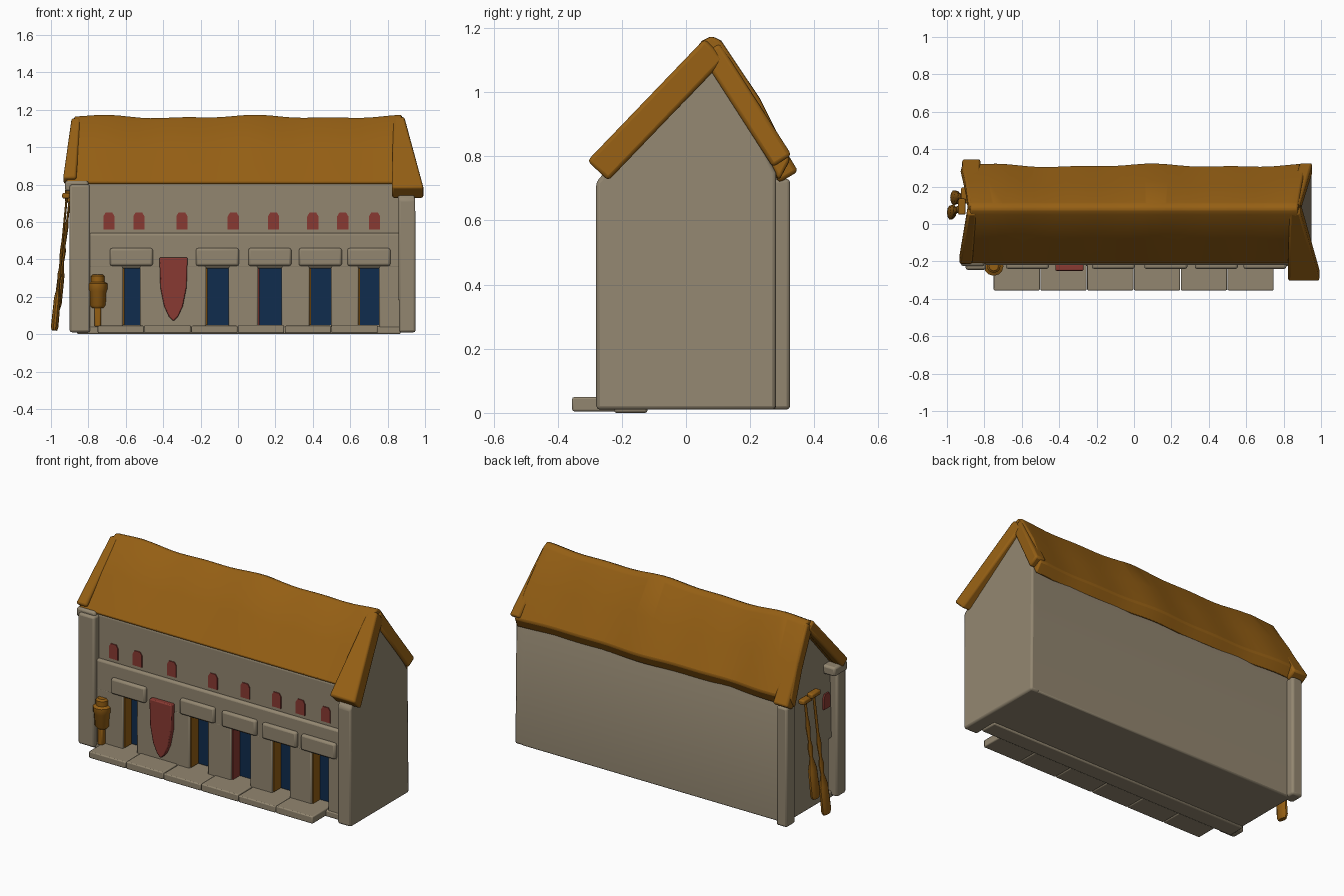
import bpy, bmesh, math
from mathutils import Vector

if "Cube" in bpy.data.objects:
    bpy.data.objects.remove(bpy.data.objects["Cube"], do_unlink=True)


def material(name, rgb):
    m = bpy.data.materials.new(name)
    m.use_nodes = True
    m.diffuse_color = (*rgb, 1)
    m.node_tree.nodes["Principled BSDF"].inputs["Base Color"].default_value = (*rgb, 1)
    return m


STONE = material("warm_stone", (0.29, 0.24, 0.163))
THATCH = material("golden_thatch", (0.30, 0.115, 0.007))
NAVY = material("navy_door", (0.005, 0.025, 0.075))
RED = material("brick_red", (0.25, 0.042, 0.032))


def finish(name, bm, mat, bevel=0.008):
    bmesh.ops.recalc_face_normals(bm, faces=bm.faces)
    me = bpy.data.meshes.new(name)
    bm.to_mesh(me)
    bm.free()
    ob = bpy.data.objects.new(name, me)
    bpy.context.collection.objects.link(ob)
    me.materials.append(mat)
    if bevel:
        mod = ob.modifiers.new("soft_edges", "BEVEL")
        mod.width, mod.segments, mod.limit_method = bevel, 2, "ANGLE"
    bpy.ops.object.select_all(action="DESELECT")
    ob.select_set(True)
    bpy.context.view_layer.objects.active = ob
    bpy.ops.object.shade_smooth_by_angle(angle=math.radians(40))
    return ob


def box(name, x, y, z, mat, bevel=0.008):
    bm = bmesh.new()
    bmesh.ops.create_cube(bm, size=1)
    for v in bm.verts:
        v.co = [(a + b) / 2 + c * (b - a) for (a, b), c in zip((x, y, z), v.co)]
    return finish(name, bm, mat, bevel)


def loft(name, rings, mat, bevel=0.008):
    """Skin a row of matching closed rings and cap both ends."""
    bm = bmesh.new()
    rows = [[bm.verts.new(p) for p in ring] for ring in rings]
    n = len(rows[0])
    for a, b in zip(rows, rows[1:]):
        for i in range(n):
            j = (i + 1) % n
            bm.faces.new((a[i], a[j], b[j], b[i]))
    bm.faces.new(rows[0])
    bm.faces.new(rows[-1])
    return finish(name, bm, mat, bevel)


def lean(x, z, amount):
    """Ends lean inward above the eaves."""
    return x * (1 - amount * max(0, z - 0.72) / 0.45)


def beam(name, p, q, wp, wq, t, mat, bevel=0.012):
    """Tapered board in the roof plane; widths run along x."""
    p, q = Vector(p), Vector(q)
    n = (q - p).cross(Vector((1, 0, 0))).normalized() * t
    rings = []
    for c, w in ((p, wp), (q, wq)):
        u = Vector((w, 0, 0))
        rings.append([c - u - n, c + u - n, c + u + n, c - u + n])
    return loft(name, rings, mat, bevel)


def lathe(name, centre, axis, profile, mat, sides=12, flat=1):
    """Round part from (distance, radius) pairs along an axis."""
    rot = Vector((0, 0, 1)).rotation_difference(Vector(axis))
    rings = []
    for d, r in profile:
        ring = [Vector((r * flat * math.cos(2 * math.pi * i / sides),
                        r * math.sin(2 * math.pi * i / sides), d)) for i in range(sides)]
        rings.append([Vector(centre) + rot @ p for p in ring])
    return loft(name, rings, mat, 0)


# Main hall, hollowed along the front for the door niches
hall = [(-0.14, 0.01), (-0.14, 0.36), (-0.2, 0.36), (-0.2, 0.8),
        (0.075, 1.12), (0.28, 0.75), (0.28, 0.01)]
loft("hall_walls", [[(lean(x, z, 0.06), y, z) for y, z in hall] for x in (-0.86, 0.9)], STONE)

# Right gable end, standing forward of the front wall
gable = [(-0.28, 0.01), (-0.28, 0.72), (0.08, 1.13), (0.28, 0.75), (0.28, 0.01)]
loft("right_gable_wall", [[(lean(x, z, 0.09), y, z) for y, z in gable] for x in (0.86, 0.95)],
     STONE, 0.012)

# Left corner posts
box("front_left_post", (-0.9, -0.79), (-0.245, -0.16), (0.01, 0.8), STONE, 0.012)
box("back_left_post", (-0.9, -0.83), (0.24, 0.325), (0.01, 0.73), STONE, 0.012)
box("left_eave_block", (-0.925, -0.8), (-0.225, -0.1), (0.765, 0.82), STONE, 0.012)

# Doors, the piers between them and the lintels above
doors = [(-0.57, 0.09), (-0.11, 0.12), (0.17, 0.125), (0.44, 0.115), (0.70, 0.11)]
start = -0.8
for i, (x, w) in enumerate(doors):
    left, right = x - w / 2, x + w / 2
    box(f"pier_{i}", (start, left), (-0.22, -0.12), (0.01, 0.37), STONE)
    box(f"door_{i}", (left, right), (-0.148, -0.139), (0.05, 0.36), NAVY, 0)
    trim = RED if i == 2 else THATCH
    box(f"door_jamb_{i}", (left, left + 0.008), (-0.212, -0.145), (0.05, 0.35), trim, 0)
    box(f"lintel_{i}", (x - 0.115, x + 0.115), (-0.24, -0.19), (0.365, 0.46), STONE, 0.012)
    start = right
box("pier_end", (start, 0.87), (-0.22, -0.12), (0.01, 0.37), STONE)
box("lower_wall_band", (-0.8, 0.87), (-0.22, -0.15), (0.352, 0.54), STONE, 0.012)

# Upper windows with arched heads
arch = [(-0.03, 0.56), (0.03, 0.56), (0.03, 0.63), (0.018, 0.65), (-0.018, 0.65), (-0.03, 0.63)]
for i, x in enumerate((-0.69, -0.53, -0.3, -0.025, 0.19, 0.4, 0.56, 0.73)):
    loft(f"window_{i}", [[(x + a, y, z) for a, z in arch] for y in (-0.206, -0.198)], RED, 0)
loft("left_end_window", [[(x, a - 0.11, z) for a, z in arch] for x in (-0.868, -0.858)], RED, 0)

# Hanging shield
half = [(0.075, 0.41), (0.07, 0.25), (0.05, 0.15), (0.025, 0.095)]
shield = [(-a, z) for a, z in half] + [(0, 0.07)] + [(a, z) for a, z in reversed(half)]
loft("shield", [[(x - 0.345, y, z) for x, z in shield] for y in (-0.25, -0.215)], RED, 0.006)

# Stepped boardwalk
n = 6
for i in range(n):
    a = -0.75 + 1.5 * i / n
    box(f"walk_slab_{i}", (a, a + 1.5 / n - 0.003), (-0.355, -0.13),
        (0.005, 0.045 + 0.004 * (i % 2)), STONE, 0.006)
box("front_plinth", (-0.86, 0.87), (-0.225, -0.12), (0.0, 0.04), STONE)

# Lantern bucket on its stand
lathe("lantern", (-0.75, -0.225, 0), (0, 0, 1),
      [(0.14, 0.03), (0.155, 0.042), (0.23, 0.046), (0.24, 0.052), (0.27, 0.052),
       (0.28, 0.036), (0.31, 0.036), (0.32, 0.025)], THATCH)
box("lantern_stand", (-0.768, -0.732), (-0.25, -0.2), (0.04, 0.16), THATCH)

# Wavy thatched roof
slab = [(-0.215, 0.81), (-0.08, 0.99), (0.05, 1.15), (0.08, 1.165), (0.11, 1.15),
        (0.22, 0.97), (0.315, 0.79), (0.28, 0.725), (0.075, 1.1), (-0.18, 0.795)]
rings = []
steps = 30
for i in range(steps + 1):
    x = -0.93 + 1.86 * i / steps
    wave = 0.007 * math.sin(7 * x + 1) + 0.004 * math.sin(15 * x)
    rings.append([(lean(x, z, 0.06), y + (wave if y > 0.2 else 0), z + wave * (z > 0.9))
                  for y, z in slab])
loft("thatched_roof", rings, THATCH, 0.01)

# Verge boards at the four roof ends
beam("front_right_verge", (0.86, 0.09, 1.135), (0.908, -0.275, 0.755), 0.03, 0.085, 0.045, THATCH)
beam("back_right_verge", (0.855, 0.075, 1.135), (0.92, 0.3, 0.785), 0.03, 0.035, 0.035, THATCH)
beam("front_left_verge", (-0.865, 0.075, 1.14), (-0.9, -0.195, 0.82), 0.025, 0.035, 0.03, THATCH)
beam("back_left_verge", (-0.855, 0.075, 1.14), (-0.87, 0.32, 0.735), 0.03, 0.05, 0.035, THATCH)

# Two oars leaning on the left end wall
for i, (foot, head) in enumerate([((-0.982, 0.06, 0.02), (-0.915, 0.09, 0.74)),
                                  ((-0.965, 0.14, 0.14), (-0.9, 0.15, 0.72))]):
    foot, head = Vector(foot), Vector(head)
    axis = (head - foot).normalized()
    length = (head - foot).length
    lathe(f"oar_{i}", foot, axis,
          [(0, 0.03), (0.02, 0.04), (0.17, 0.036), (0.24, 0.014), (0.3, 0.022),
           (0.34, 0.012), (0.43, 0.02), (0.48, 0.012), (length, 0.011)],
          THATCH, 10, 0.5)
    box(f"oar_handle_{i}", (head.x - 0.025, head.x + 0.015), (head.y - 0.04, head.y + 0.045),
        (head.z - 0.015, head.z + 0.015), THATCH)
